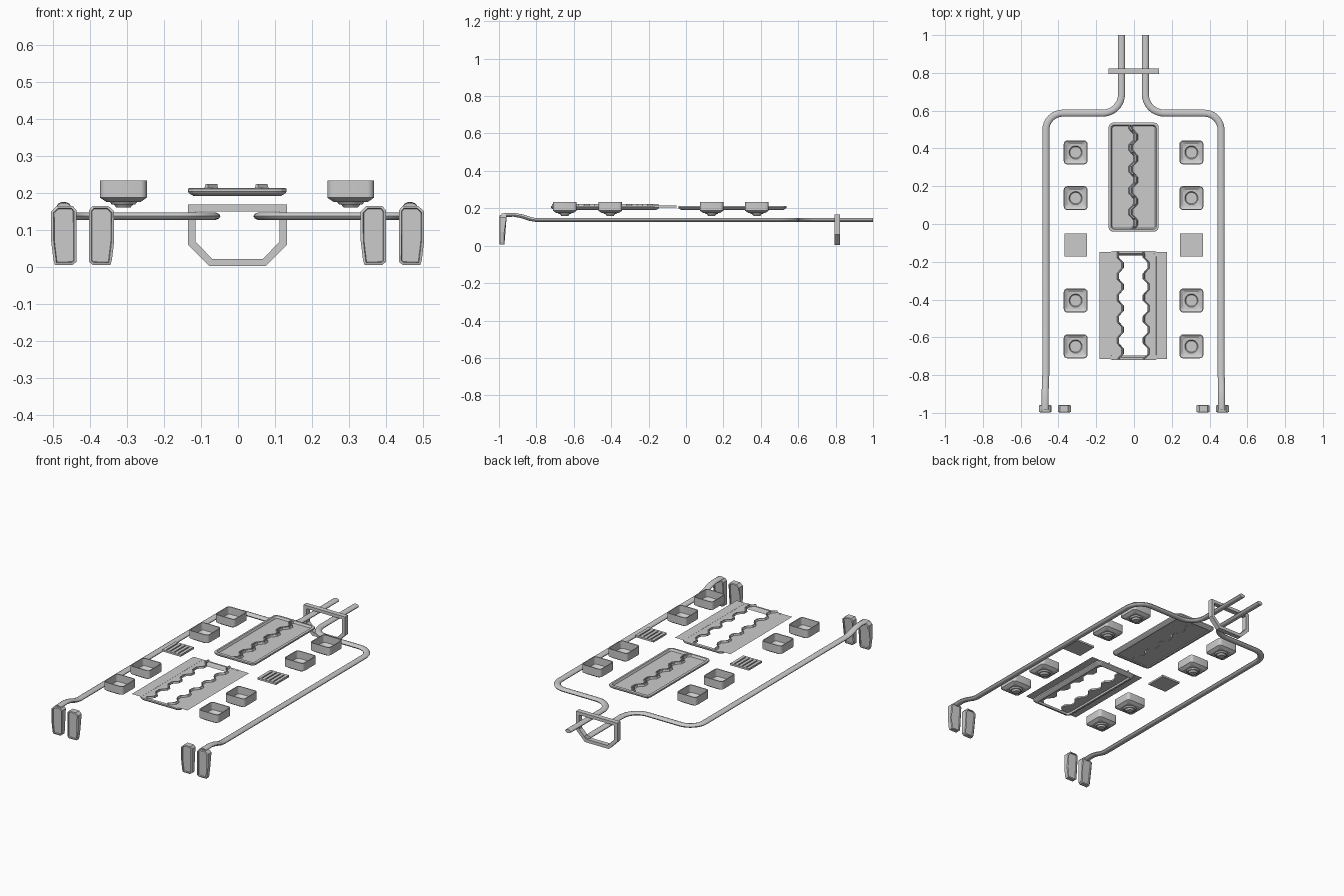
import bpy, bmesh, math
from mathutils import Vector

if "Cube" in bpy.data.objects:
    bpy.data.objects.remove(bpy.data.objects["Cube"])


def finish(name, bm, smooth=None):
    bmesh.ops.recalc_face_normals(bm, faces=bm.faces)
    me = bpy.data.meshes.new(name)
    bm.to_mesh(me)
    bm.free()
    ob = bpy.data.objects.new(name, me)
    bpy.context.collection.objects.link(ob)
    if smooth:
        bpy.ops.object.select_all(action='DESELECT')
        ob.select_set(True)
        bpy.context.view_layer.objects.active = ob
        bpy.ops.object.shade_smooth_by_angle(angle=math.radians(smooth))
    return ob


def rounded_rect(hx, hy, r, z, n=5):
    # n + 1 points per corner, starting at angle 0 side
    pts = []
    for k, (sx, sy) in enumerate([(1, 1), (-1, 1), (-1, -1), (1, -1)]):
        for i in range(n + 1):
            a = math.pi / 2 * (k + i / n)
            pts.append((sx * (hx - r) + r * math.cos(a), sy * (hy - r) + r * math.sin(a), z))
    return pts


def loft(bm, loops, centre, wrap=False, cap=False):
    rings = [[bm.verts.new((p[0] + centre[0], p[1] + centre[1], p[2])) for p in lp] for lp in loops]
    if wrap:
        rings.append(rings[0])
    for a, b in zip(rings, rings[1:]):
        for i in range(len(a)):
            j = (i + 1) % len(a)
            bm.faces.new((a[i], a[j], b[j], b[i]))
    if cap:
        bm.faces.new(rings[-1])


def prism(bm, pts, offset):
    vs = [bm.verts.new(p) for p in pts]
    f = bm.faces.new(vs)
    ext = bmesh.ops.extrude_face_region(bm, geom=[f], use_keep_orig=True)
    bmesh.ops.translate(bm, vec=offset, verts=[v for v in ext['geom'] if isinstance(v, bmesh.types.BMVert)])


def box(bm, x0, x1, y0, y1, z0, z1):
    prism(bm, [(x0, y0, z0), (x1, y0, z0), (x1, y1, z0), (x0, y1, z0)], (0, 0, z1 - z0))


def fillet(a, c, b, r, n=8):
    a, c, b = Vector(a), Vector(c), Vector(b)
    p, q = c + (a - c).normalized() * r, c + (b - c).normalized() * r
    o = p + q - c
    return [o + (c - q) * math.cos(t) * 1 + (c - p) * math.sin(t)
            for t in (math.pi / 2 * i / n for i in range(n + 1))]


# Flattened exhaust-style pipes, one each side
SQUASH = 0.57


def pipe(name, s):
    top, c1, c2, low = (.063, 1, .137), (.063, .587, .137), (.464, .587, .137), (.464, -.8, .137)
    path = [Vector(top)] + fillet(top, c1, c2, .1) + fillet(c1, c2, low, .09)
    path += [Vector(p) for p in (low, (.466, -.83, .142), (.467, -.88, .158), (.467, -.92, .165), (.467, -.985, .163))]
    cu = bpy.data.curves.new(name + "_path", 'CURVE')
    cu.dimensions = '3D'
    cu.bevel_depth = .0185
    cu.bevel_resolution = 3
    cu.use_fill_caps = True
    sp = cu.splines.new('POLY')
    sp.points.add(len(path) - 1)
    for pt, p in zip(sp.points, path):
        pt.co = (s * p.x - .003, p.y, p.z / SQUASH, 1)
    tmp = bpy.data.objects.new(name + "_tmp", cu)
    bpy.context.collection.objects.link(tmp)
    me = bpy.data.meshes.new_from_object(tmp.evaluated_get(bpy.context.evaluated_depsgraph_get()))
    bpy.data.objects.remove(tmp)
    bm = bmesh.new()
    bm.from_mesh(me)
    bmesh.ops.scale(bm, vec=(1, 1, SQUASH), verts=bm.verts)
    finish(name, bm, 40)


pipe("left_pipe", -1)
pipe("right_pipe", 1)

# Hanging bracket around the pipe ends
bm = bmesh.new()
outer = [(-.135, .168), (-.135, .06), (-.078, .003), (.075, .003), (.132, .06), (.132, .168)]
inner = [(-.114, .15), (-.114, .068), (-.07, .022), (.067, .022), (.112, .068), (.112, .15)]
loft(bm, [[(x, y, z) for x, z in pr] for pr, y in
          ((outer, .795), (outer, .823), (inner, .823), (inner, .795))], (0, 0), wrap=True)
finish("rear_bracket", bm)

# Foot plates with recessed faces, tapered on one lower side
FOOT = [(-.024, .006), (.024, .006), (.034, .014), (.034, .153), (.024, .165),
        (-.018, .165), (-.034, .15), (-.034, .07), (-.028, .02)]


def foot(name, cx, flip):
    bm = bmesh.new()
    prism(bm, [(cx + flip * x, -.995, z) for x, z in FOOT], (0, .034, 0))
    bmesh.ops.recalc_face_normals(bm, faces=bm.faces)
    for v in bm.verts:
        if v.co.y > -.97 and v.co.z < .1:
            v.co.y -= .011
    sides = [f for f in bm.faces if len(f.verts) > 4]
    bmesh.ops.inset_individual(bm, faces=sides, thickness=.007, depth=.002)
    bmesh.ops.inset_individual(bm, faces=sides, thickness=.002, depth=-.006)
    finish(name, bm)


foot("left_outer_foot", -.47, 1)
foot("left_inner_foot", -.368, -1)
foot("right_inner_foot", .365, 1)
foot("right_outer_foot", .468, -1)

# Open cups with a stepped round hub underneath
def cup(name, x, y):
    bm = bmesh.new()
    ring = lambda r, z: rounded_rect(r, r, r, z)
    # tiny radius differences keep the repeated circle points distinct
    circle = lambda r, z: [(r * math.cos(2 * math.pi * i / 24), r * math.sin(2 * math.pi * i / 24), z)
                           for i in range(24)]
    shift = lambda lp: lp[-3:] + lp[:-3]
    sq = lambda h, r, z: rounded_rect(h, h, r, z)
    loops = [sq(.058, .014, .233), sq(.063, .018, .233), sq(.063, .018, .187),
             sq(.047, .016, .176), circle(.037, .176), circle(.032, .169),
             circle(.026, .169), circle(.019, .16)]
    loft(bm, loops, (x, y), cap=True)
    # inner lining
    loft(bm, [sq(.058, .014, .233), sq(.058, .014, .190), sq(.044, .014, .18),
              circle(.035, .18), circle(.03, .173)], (x, y), cap=True)
    bmesh.ops.remove_doubles(bm, verts=bm.verts, dist=.00005)
    finish(name, bm, 30)


# Louvred vents
def vent(name, x, y):
    bm = bmesh.new()
    box(bm, x - .06, x + .06, y - .06, y + .06, .203, .208)
    for i in range(5):
        c = x - .05 + .025 * i
        box(bm, c - .009, c + .009, y - .05, y + .05, .208, .214)
    for e in (-1, 1):
        box(bm, x - .06, x + .06, y + e * .055 - .005, y + e * .055 + .005, .208, .214)
    finish(name, bm)


for side, x in (("left", -.309), ("right", .304)):
    for i, y in enumerate((.379, .137, -.405, -.648)):
        cup(f"{side}_cup_{i + 1}", x, y)
    vent(f"{side}_vent", x, -.111)


# Bay frames
def bay_frame(name, cy):
    bm = bmesh.new()
    prof = [(.016, .191), (.003, .199), (0, .203), (0, .211), (.004, .213), (.013, .213), (.018, .204), (.024, .191)]
    loft(bm, [rounded_rect(.133 - d, .289 - d, .026 - d * .8, z, 3) for d, z in prof], (-.002, cy), wrap=True)
    finish(name, bm)


# Toothed sliding doors with a raised lip along the teeth
def door(name, s, cy, shift, z):
    bm = bmesh.new()
    wave = []
    y0, step = -.284, .568 / 20
    for i in range(21):
        wave.append((.013 if i % 4 in (1, 2) else -.013, cy + y0 + i * step))
    c = -.004
    edge = [(x + c + s * shift, y) for x, y in wave]
    back = c + s * (shift + .116)
    for (xa, ya), (xb, yb) in zip(edge, edge[1:]):
        bm.faces.new([bm.verts.new(p) for p in ((xa, ya, z), (xb, yb, z), (back, yb, z), (back, ya, z))])
    bmesh.ops.remove_doubles(bm, verts=bm.verts, dist=.0001)
    rows = []
    for d, h in ((0, 0), (.002 * s, .011), (.007 * s, .011), (.011 * s, 0)):
        rows.append([bm.verts.new((x + d, y, z + h)) for x, y in edge])
    for a, b in zip(rows, rows[1:]):
        for i in range(20):
            bm.faces.new((a[i], a[i + 1], b[i + 1], b[i]))
    for i in (0, 20):
        bm.faces.new([r[i] for r in rows])
    finish(name, bm)


for label, cy, shift, z in (("closed", .248, .001, .201), ("open", -.432, .063, .2125)):
    bay_frame(f"{label}_bay_frame", cy)
    door(f"{label}_left_door", -1, cy, shift, z)
    door(f"{label}_right_door", 1, cy, shift, z)
